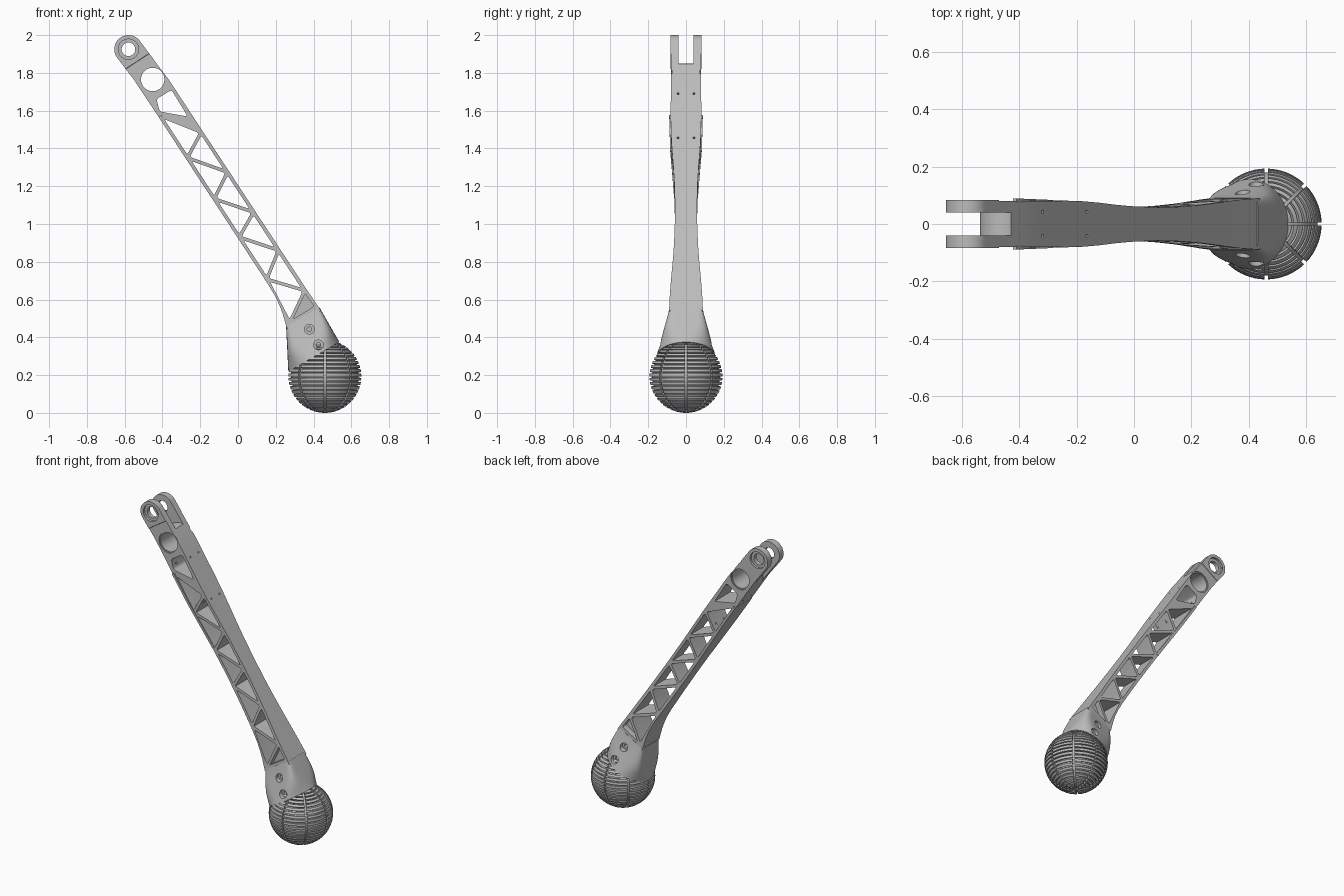
import bpy, bmesh, math
from mathutils import Matrix, Vector

if "Cube" in bpy.data.objects:
    bpy.data.objects.remove(bpy.data.objects["Cube"])

grey = bpy.data.materials.new("satin_grey")
grey.use_nodes = True
grey.diffuse_color = (0.5, 0.5, 0.5, 1)
grey.node_tree.nodes["Principled BSDF"].inputs["Base Color"].default_value = (0.5, 0.5, 0.5, 1)

# Arm frame: s runs down the arm from the joint, y across, t towards its upper side
U, N = Vector((0.547, 0, -0.837)), Vector((0.837, 0, 0.547))
JOINT = Vector((-0.58, 0, 1.925))
FRAME = Matrix(((U.x, 0, N.x, JOINT.x), (0, 1, 0, 0), (U.z, 0, N.z, JOINT.z), (0, 0, 0, 1)))


def finish(name, bm, frame=None):
    bmesh.ops.recalc_face_normals(bm, faces=bm.faces[:])
    if frame:
        bm.transform(frame)
    me = bpy.data.meshes.new(name)
    bm.to_mesh(me)
    bm.free()
    me.materials.append(grey)
    ob = bpy.data.objects.new(name, me)
    bpy.context.collection.objects.link(ob)
    return ob


def prism(name, pts, lo, hi, across=True, frame=FRAME):
    """Extrude (s, t) points across y, or (s, y) points along t."""
    bm = bmesh.new()
    place = (lambda p, h: (p[0], h, p[1])) if across else (lambda p, h: (p[0], p[1], h))
    a, b = ([bm.verts.new(place(p, h)) for p in pts] for h in (lo, hi))
    bm.faces.new(a)
    bm.faces.new(b[::-1])
    for i in range(len(pts)):
        j = (i + 1) % len(pts)
        bm.faces.new((a[i], b[i], b[j], a[j]))
    return finish(name, bm, frame)


def arc(c, r, a0=0, a1=360, n=40):
    full = a1 - a0 == 360
    angles = [math.radians(a0 + (a1 - a0) * i / n) for i in range(n if full else n + 1)]
    return [(c[0] + r * math.cos(a), c[1] + r * math.sin(a)) for a in angles]


def boolean(ob, tool, op="DIFFERENCE"):
    tool.hide_render = True
    m = ob.modifiers.new("cut", "BOOLEAN")
    m.operation, m.object, m.solver = op, tool, "EXACT"
    bpy.context.view_layer.objects.active = ob
    bpy.ops.object.modifier_apply(modifier=m.name)
    bpy.data.objects.remove(tool)


def rounded(pts, r):
    """Round each corner of a polygon."""
    out = []
    pts = [Vector(p) for p in pts]
    for i, p in enumerate(pts):
        a = p + (pts[i - 1] - p).normalized() * r
        b = p + (pts[(i + 1) % len(pts)] - p).normalized() * r
        for k in range(5):
            f = k / 4
            out.append(a * (1 - f) ** 2 + p * 2 * f * (1 - f) + b * f * f)
    return out


def inset_triangle(tri, d):
    """Move the three sides inwards by d."""
    a, b, c = (Vector(p) for p in tri)
    la, lb, lc = (b - c).length, (c - a).length, (a - b).length
    centre = (a * la + b * lb + c * lc) / (la + lb + lc)
    area = abs((b - a).cross(c - a)) / 2
    f = 1 - d * (la + lb + lc) / (2 * area)
    return [centre + (p - centre) * f for p in (a, b, c)]


# Arm body: side outline intersected with its waisted width
outline = arc((0, 0), 0.075, 90, 270, 24) + [
    (0.15, -0.064), (0.4, -0.062), (1.45, -0.062), (1.52, -0.065), (1.57, -0.072),
    (1.613, -0.081), (1.69, -0.104), (1.715, -0.1), (1.715, 0.096), (1.55, 0.094), (0.26, 0.091)]
arm = prism("arm", outline, -0.2, 0.2)
half = [(-0.1, 0.083), (0.078, 0.083), (0.08, 0.08), (0.5, 0.081), (0.6, 0.079), (0.7, 0.074),
        (0.8, 0.067), (0.9, 0.062), (1.06, 0.058), (1.2, 0.06), (1.3, 0.064), (1.4, 0.07),
        (1.5, 0.078), (1.6, 0.085), (1.75, 0.091)]
width = prism("width", half + [(s, -y) for s, y in half[::-1]], -0.3, 0.3, False)
boolean(arm, width, "INTERSECT")

# Fork slot with a floor curved around the big bore
BORE = (0.204, 0.02)
slot = [(-0.2, 0.2), (-0.2, -0.2), (0.204, -0.2)] + arc(BORE, 0.085, 270, 90, 24) + [(0.204, 0.2)]
boolean(arm, prism("slot", slot, -0.04, 0.04))

# Bores with counterbores
for centre, r, wide, floor in (((0, 0), 0.036, 0.054, 0.068), (BORE, 0.062, 0.069, 0.074)):
    boolean(arm, prism("bore", arc(centre, r), -0.2, 0.2))
    for lo, hi in ((floor, 0.2), (-0.2, -floor)):
        boolean(arm, prism("counterbore", arc(centre, wide), lo, hi))

# Truss openings between alternating lower and upper nodes
stations = (0.384, 0.578, 0.652, 0.831, 0.912, 1.084, 1.154, 1.325, 1.42, 1.58, 1.68)
nodes = [(s, 0.083 if i % 2 else -0.053) for i, s in enumerate(stations)]
nodes[-1] = (1.68, -0.078)
for i in range(len(nodes) - 2):
    hole = rounded(inset_triangle(nodes[i:i + 3], 0.009), 0.013)
    boolean(arm, prism("truss_hole", hole, -0.2, 0.2))
window = rounded([(0.302, -0.02), (0.305, 0.073), (0.47, 0.068), (0.366, -0.042)], 0.015)
boolean(arm, prism("window", window, -0.2, 0.2))
wedge = rounded(inset_triangle([nodes[-2], (1.685, 0.086), nodes[-1]], 0.008), 0.008)
for lo, hi in ((0.05, 0.2), (-0.2, -0.05)):
    boolean(arm, prism("pocket", wedge, lo, hi))

# Small screw holes through the upper and lower plates
for s in (0.34, 0.62):
    for y in (-0.042, 0.042):
        boolean(arm, prism("screw_hole", arc((s, y), 0.006, n=12), -0.2, 0.2, False))

# Wider lip along the start of the lower plate
lip = [(0.385, 0.089), (0.6, 0.084), (0.75, 0.073), (0.9, 0.063)]
lower_lip = prism("lower_lip", lip + [(s, -y) for s, y in lip[::-1]], -0.0625, -0.047, False)

# Ankle cap: rounded rectangle lofted into a circle seated on the ball
BALL, RADIUS = Vector((0.46, 0, 0.193)), 0.193
top, base = Vector((0.343, 0, 0.508)), Vector((0.4015, 0, 0.297))
side = Vector((0.865, 0, 0.5)).normalized()
bm = bmesh.new()
rings = []
for k in range(9):
    f = k / 8
    a, b = 0.102 + 0.054 * f, 0.09 + 0.066 * f ** 1.15
    power = 2 / (2 + 8 * (1 - f) ** 1.5)
    ring = []
    for i in range(64):
        w = math.tau * i / 64
        c, s = math.cos(w), math.sin(w)
        x = math.copysign(abs(c) ** power, c) * a
        y = math.copysign(abs(s) ** power, s) * b
        ring.append(bm.verts.new(top.lerp(base, f) + side * x + Vector((0, y, 0))))
    rings.append(ring)
for r0, r1 in zip(rings, rings[1:]):
    for i in range(64):
        j = (i + 1) % 64
        bm.faces.new((r0[i], r0[j], r1[j], r1[i]))
bm.faces.new(rings[0])
bm.faces.new(rings[-1])
cap = finish("ankle_cap", bm)

# Countersunk screw seats on both sides of the cap
flat = Matrix.Identity(4)
for centre, floor in (((0.378, 0.443), 0.085), ((0.426, 0.36), 0.112)):
    for r, depth in ((0.026, floor), (0.012, floor - 0.025)):
        for lo, hi in ((depth, 0.3), (-0.3, -depth)):
            boolean(cap, prism("seat", arc(centre, r, n=24), lo, hi, frame=flat))

# Ribbed foot ball: rings of ribs split by eight upright grooves
CORE, RIBS, SECTORS = RADIUS - 0.014, 26, 8
rows = []
for k in range(RIBS):
    for f, raised in ((0.02, 0), (0.3, 0), (0.32, 1), (0.98, 1)):
        rows.append((math.pi * (k + f) / RIBS, raised))
bm = bmesh.new()
grid = []
for theta, raised in rows:
    gap = min(0.006 / (RADIUS * math.sin(theta)), 0.3)
    span = math.tau / SECTORS
    ring = []
    for k in range(SECTORS):
        cols = [(-gap, 0), (gap, 0)] + [(gap + (span - 2 * gap) * i / 8 + e, 1)
                                        for i, e in [(0, 1e-4)] + [(i, 0) for i in range(1, 8)] + [(8, -1e-4)]]
        for phi, outer in cols:
            r = RADIUS if raised and outer else CORE
            p = phi + k * span
            ring.append(bm.verts.new(BALL + r * Vector((
                math.sin(theta) * math.cos(p), math.sin(theta) * math.sin(p), math.cos(theta)))))
    grid.append(ring)
for r0, r1 in zip(grid, grid[1:]):
    for i in range(len(r0)):
        j = (i + 1) % len(r0)
        bm.faces.new((r0[i], r1[i], r1[j], r0[j]))
bm.faces.new(grid[0])
bm.faces.new(grid[-1][::-1])
ball = finish("foot_ball", bm)

# Smooth shading with crisp edges
bpy.ops.object.select_all(action="DESELECT")
for ob in (arm, lower_lip, cap, ball):
    ob.select_set(True)
bpy.context.view_layer.objects.active = arm
bpy.ops.object.shade_smooth_by_angle(angle=math.radians(30))
